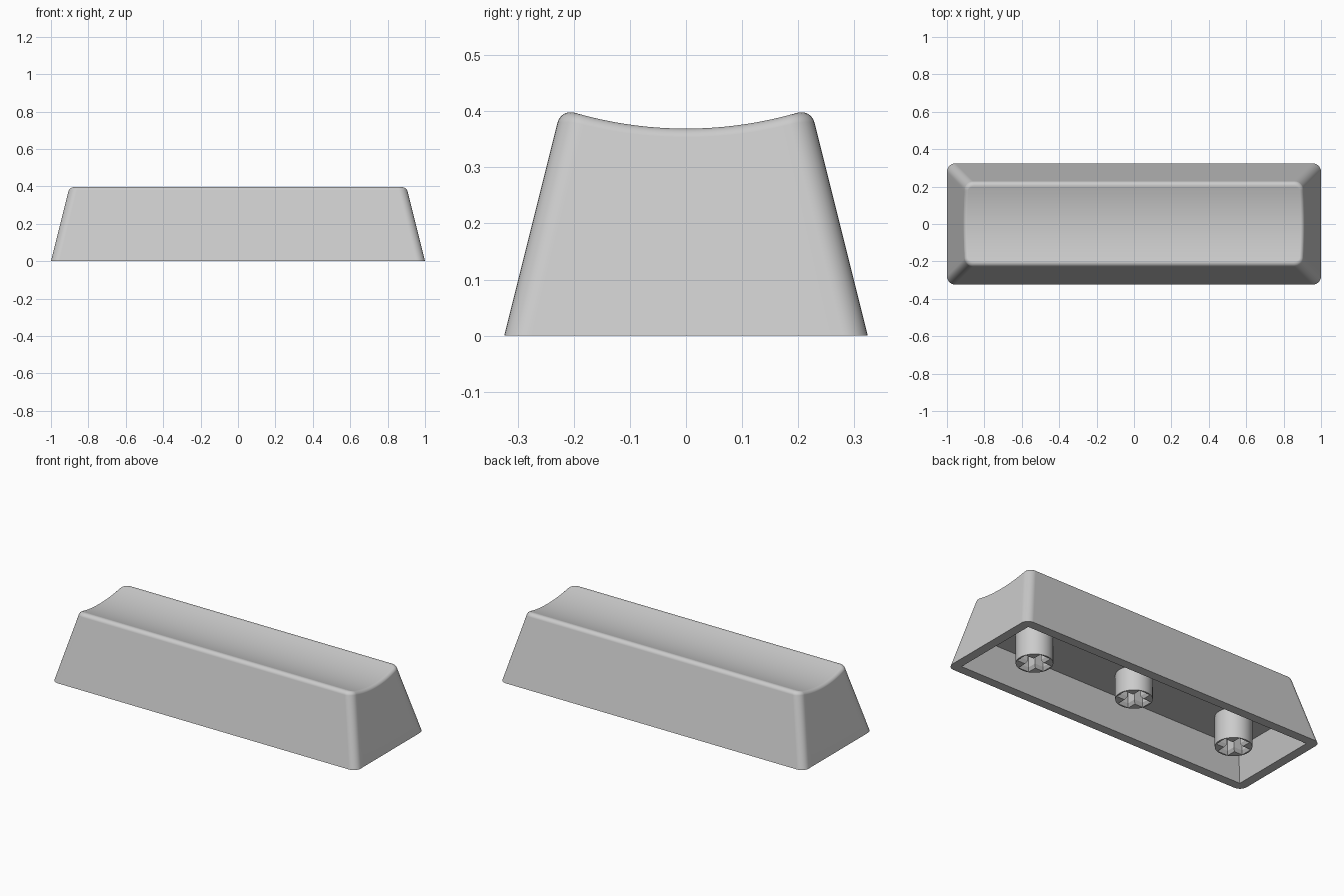
import bpy, bmesh, math

if "Cube" in bpy.data.objects:
    bpy.data.objects.remove(bpy.data.objects["Cube"], do_unlink=True)

HALF_X, HALF_Y = 1.0, 0.324     # half size of the foot
CORNER = 0.045                  # radius of the upright corners
SLOPE = 0.25                    # inward lean of the walls
FILLET, END_FILLET = 0.026, 0.016   # rounding of the long and short rims
DISH_LOW, DISH_RADIUS = 0.369, 0.71
WALL, CEILING = 0.054, 0.178

grey = bpy.data.materials.new("grey plastic")
grey.use_nodes = True
grey.diffuse_color = (0.6, 0.6, 0.6, 1)
grey.node_tree.nodes["Principled BSDF"].inputs["Base Color"].default_value = grey.diffuse_color


def finish(bm, name):
    bmesh.ops.recalc_face_normals(bm, faces=bm.faces[:])
    mesh = bpy.data.meshes.new(name)
    bm.to_mesh(mesh)
    bm.free()
    mesh.materials.append(grey)
    obj = bpy.data.objects.new(name, mesh)
    bpy.context.collection.objects.link(obj)
    bpy.ops.object.select_all(action='DESELECT')
    obj.select_set(True)
    bpy.context.view_layer.objects.active = obj
    bpy.ops.object.shade_smooth_by_angle(angle=math.radians(32))
    # keep the broad flat faces evenly shaded
    normals = obj.modifiers.new("flat_normals", 'WEIGHTED_NORMAL')
    normals.keep_sharp = True
    normals.weight = 100


def ring(bm, points):
    return [bm.verts.new(p) for p in points]


def bridge(bm, a, b):
    n = len(a)
    for i in range(n):
        j = (i + 1) % n
        bm.faces.new((a[i], a[j], b[j], b[i]))


def loop_edges(bm, verts):
    edges = []
    for i, v in enumerate(verts):
        pair = (v, verts[(i + 1) % len(verts)])
        edges.append(bm.edges.get(pair) or bm.edges.new(pair))
    return edges


def fill_between(bm, outer, inner):
    bmesh.ops.triangle_fill(bm, use_beauty=True, normal=(0, 0, -1),
                            edges=loop_edges(bm, outer) + loop_edges(bm, inner))


# Half outline of the cap: (position along the end, outward normal)
ARC, ROWS = 7, 22
outline = []
for i in range(ARC + 1):
    a = math.radians(-90 + 90 * i / ARC)
    outline.append((-1, math.cos(a), math.sin(a)))
outline += [(-1 + 2 * i / ROWS, 1, 0) for i in range(1, ROWS)]
outline += [(1, nx, -ny) for _, nx, ny in reversed(outline[:ARC + 1])]


def place(spec, inset, inward=0):
    along, nx, ny = spec
    r = CORNER - inward
    return (HALF_X - inset - CORNER + r * nx,
            along * (HALF_Y - inset - CORNER) + r * ny)


def dish(y):
    return DISH_LOW + DISH_RADIUS - math.sqrt(DISH_RADIUS ** 2 - y * y)


def rim_point(spec, t):
    # circular blend from the leaning wall to the dished top
    size = END_FILLET + (FILLET - END_FILLET) * spec[2] ** 2
    top = dish(place(spec, 0.1)[1])
    low = top - size * 0.97
    ends = []
    for z, inward in ((low, 0), (top, 0), (None, size)):
        x, y = place(spec, SLOPE * (top if z is None else z), inward)
        ends.append((x, y, dish(y) if z is None else z))
    w = ((1 - t) ** 2, 2 * t * (1 - t) * 0.72, t * t)
    return tuple(sum(k * p[c] for k, p in zip(w, ends)) / sum(w) for c in range(3))


def full_ring(bm, half):
    return ring(bm, half + [(-x, y, z) for x, y, z in reversed(half)])


# Cap: leaning walls, rounded rim, scooped top and hollow underside
bm = bmesh.new()
foot = full_ring(bm, [(*place(s, 0), 0) for s in outline])
last = foot
STEPS = 6
for k in range(STEPS + 1):
    level = full_ring(bm, [rim_point(s, k / STEPS) for s in outline])
    bridge(bm, last, level)
    last = level
n = len(last)
for i in range(n // 2 - 1):
    bm.faces.new((last[i], last[i + 1], last[n - 2 - i], last[n - 1 - i]))


def cavity_ring(inset, z):
    x, y = HALF_X - inset, HALF_Y - inset
    return ring(bm, [(x, -y, z), (x, y, z), (-x, y, z), (-x, -y, z)])


mouth = cavity_ring(WALL, 0)
roof = cavity_ring(WALL + SLOPE * CEILING, CEILING)
bridge(bm, mouth, roof)
bm.faces.new(roof)
fill_between(bm, foot, mouth)
finish(bm, "cap_shell")


# Round mounting posts with a cross-shaped socket and a flared lead-in
def make_stem(name, x, bottom):
    radius, arm, half, flare = 0.098, 0.077, 0.0235, 0.0142
    lead, depth, sides = 0.018, 0.142, 48
    bm = bmesh.new()
    circle = [(x + radius * math.cos(math.tau * i / sides),
               radius * math.sin(math.tau * i / sides)) for i in range(sides)]

    def cross_ring(grow, z):
        a, h = arm + grow, half + grow
        points = []
        for q in range(4):
            c, s = round(math.cos(q * math.pi / 2)), round(math.sin(q * math.pi / 2))
            for u, v in ((a, -h), (a, h), (h, h)):
                points.append((x + u * c - v * s, u * s + v * c, z))
        return ring(bm, points)

    lower = ring(bm, [(*p, bottom) for p in circle])
    upper = ring(bm, [(*p, CEILING + 0.01) for p in circle])
    # keep the flared corners just inside the round wall
    opening = cross_ring(flare * 0.8, bottom)
    throat = cross_ring(0, bottom + lead)
    floor = cross_ring(0, bottom + depth)
    bridge(bm, lower, upper)
    bridge(bm, opening, throat)
    bridge(bm, throat, floor)
    bm.faces.new(upper)
    bm.faces.new(floor)
    fill_between(bm, lower, opening)
    finish(bm, name)


for name, x, bottom in (("stem_left", 0.677, 0), ("stem_middle", 0, 0.035),
                        ("stem_right", -0.677, 0)):
    make_stem(name, x, bottom)
